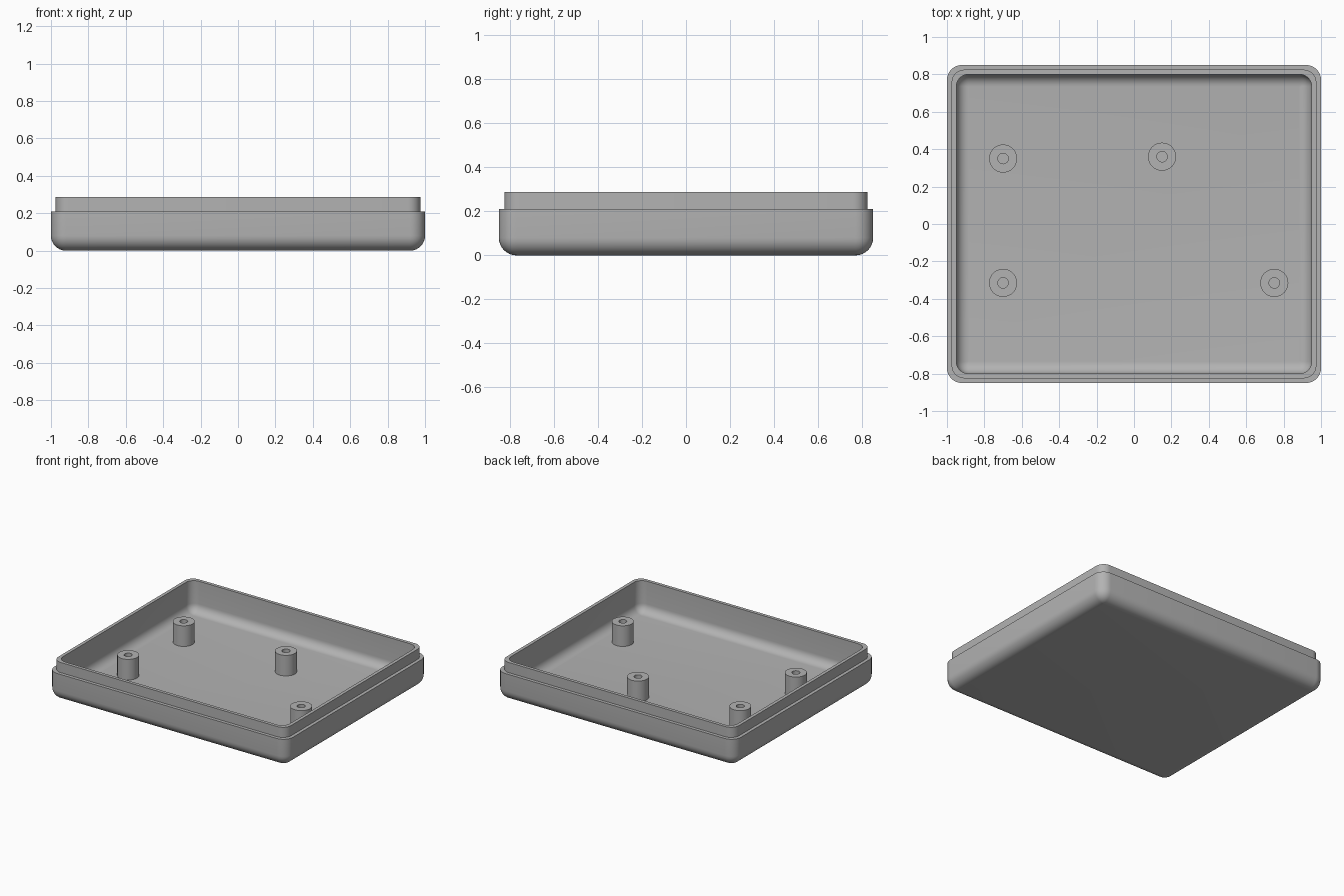
import bpy
import bmesh
from math import cos, sin, pi, radians

cube = bpy.data.objects.get("Cube")
if cube:
    bpy.data.objects.remove(cube, do_unlink=True)

GREY = (0.45, 0.45, 0.45, 1)
plastic = bpy.data.materials.new("grey plastic")
plastic.use_nodes = True
plastic.diffuse_color = GREY
plastic.node_tree.nodes["Principled BSDF"].inputs["Base Color"].default_value = GREY

HALF_X, HALF_Y = 1.0, 0.85
FILLET = 0.08
RIM_Z, LIP_Z, FLOOR_Z = 0.21, 0.287, 0.05
LIP, WALL = 0.025, 0.05
STEPS = 8


def rounded_ring(inset, z, radius):
    """Rounded rectangle outline, set in from the outer wall."""
    pts = []
    cx, cy = HALF_X - inset - radius, HALF_Y - inset - radius
    for q, (sx, sy) in enumerate([(1, 1), (-1, 1), (-1, -1), (1, -1)]):
        for i in range(STEPS + 1):
            a = (q + i / STEPS) * pi / 2
            pts.append((sx * cx + radius * cos(a), sy * cy + radius * sin(a), z))
    return pts


def circle_ring(x, y, radius, z, sides=32):
    return [(x + radius * cos(2 * pi * i / sides),
             y + radius * sin(2 * pi * i / sides), z) for i in range(sides)]


def loft(name, rings):
    """Skin a stack of rings and cap both ends."""
    bm = bmesh.new()
    loops = [[bm.verts.new(p) for p in ring] for ring in rings]
    for a, b in zip(loops, loops[1:]):
        for i in range(len(a)):
            j = (i + 1) % len(a)
            bm.faces.new((a[i], a[j], b[j], b[i]))
    bm.faces.new(loops[0][::-1])
    bm.faces.new(loops[-1])
    bmesh.ops.recalc_face_normals(bm, faces=bm.faces)
    mesh = bpy.data.meshes.new(name)
    bm.to_mesh(mesh)
    bm.free()
    mesh.materials.append(plastic)
    obj = bpy.data.objects.new(name, mesh)
    bpy.context.collection.objects.link(obj)
    bpy.ops.object.select_all(action="DESELECT")
    obj.select_set(True)
    bpy.context.view_layer.objects.active = obj
    bpy.ops.object.shade_smooth_by_angle(angle=radians(30))
    return obj


# Tray: filleted outside, stepped lip, then down the inside to the floor
angles = [i / STEPS * pi / 2 for i in range(STEPS + 1)]
rings = []
for a in angles:
    d = FILLET * (1 - sin(a))
    rings.append(rounded_ring(d, FILLET * (1 - cos(a)), max(FILLET - d, 0.003)))
rings += [rounded_ring(0, RIM_Z, FILLET),
          rounded_ring(LIP, RIM_Z, FILLET - LIP / 2),
          rounded_ring(LIP, LIP_Z, FILLET - LIP / 2),
          rounded_ring(WALL, LIP_Z, 0.065)]
INNER = 0.065
for a in reversed(angles):
    d = INNER * (1 - sin(a))
    rings.append(rounded_ring(WALL + d, FLOOR_Z + INNER * (1 - cos(a)),
                              max(INNER - d, 0.003)))
loft("tray", rings)

# Screw posts with blind holes
posts = {"back_right": (-0.7, 0.35), "back_left": (0.15, 0.36),
         "front_right": (-0.7, -0.315), "front_left": (0.75, -0.315)}
for label, (x, y) in posts.items():
    profile = [(0.075, FLOOR_Z - 0.02), (0.075, 0.206),
               (0.028, 0.206), (0.028, FLOOR_Z + 0.005)]
    loft(label + "_screw_post", [circle_ring(x, y, r, z) for r, z in profile])
